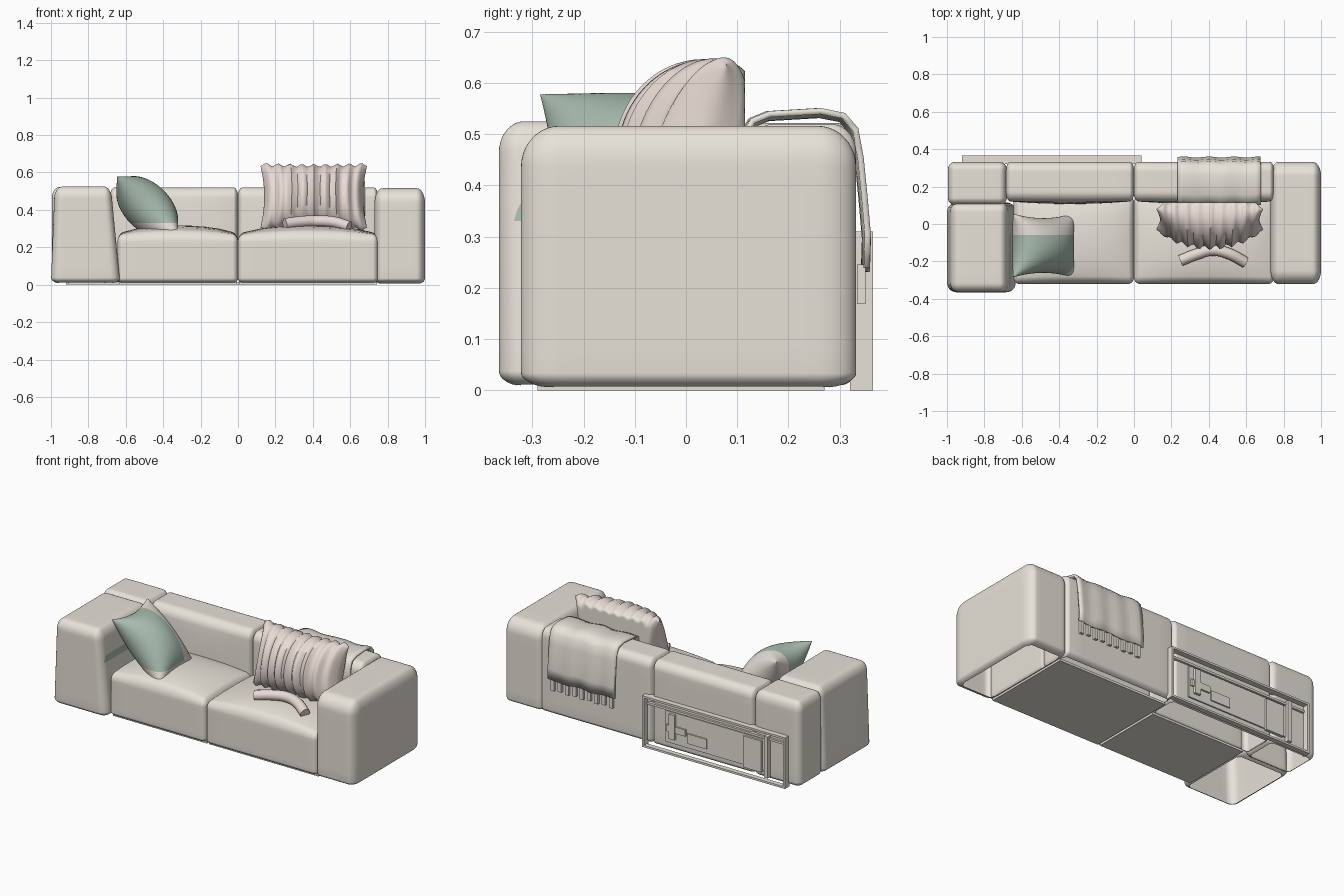
import bpy, bmesh, math
from mathutils import Vector, Matrix

if "Cube" in bpy.data.objects:
    bpy.data.objects.remove(bpy.data.objects["Cube"])


def material(name, rgb):
    m = bpy.data.materials.new(name)
    m.diffuse_color = (*rgb, 1)
    m.use_nodes = True
    m.node_tree.nodes["Principled BSDF"].inputs["Base Color"].default_value = m.diffuse_color
    return m


BEIGE = material("beige_fabric", (0.80, 0.76, 0.69))
PINK = material("pink_fabric", (0.82, 0.71, 0.66))
GREEN = material("green_fabric", (0.40, 0.51, 0.43))


def finish(name, bm, mat=BEIGE, angle=40):
    bmesh.ops.recalc_face_normals(bm, faces=bm.faces)
    me = bpy.data.meshes.new(name)
    bm.to_mesh(me)
    bm.free()
    ob = bpy.data.objects.new(name, me)
    bpy.context.collection.objects.link(ob)
    me.materials.append(mat)
    bpy.ops.object.select_all(action='DESELECT')
    ob.select_set(True)
    bpy.context.view_layer.objects.active = ob
    bpy.ops.object.shade_smooth_by_angle(angle=math.radians(angle))
    return ob


def paint(ob, mat, lo, hi):
    """Colour the faces inside a box, cutting cleanly along its sides."""
    bm = bmesh.new()
    bm.from_mesh(ob.data)
    for i in range(3):
        for c in (lo[i], hi[i]):
            co, no = Vector(), Vector()
            co[i], no[i] = c, 1
            bmesh.ops.bisect_plane(bm, geom=bm.verts[:] + bm.edges[:] + bm.faces[:],
                                   plane_co=co, plane_no=no)
    ob.data.materials.append(mat)
    for f in bm.faces:
        c = f.calc_center_median()
        if all(lo[i] < c[i] < hi[i] for i in range(3)):
            f.material_index = len(ob.data.materials) - 1
    bm.to_mesh(ob.data)
    bm.free()


def soft_box(name, lo, hi, r, rb=0.03, shape=None, open_bottom=False, n=18, k=5):
    """Upholstered block: rounded box with per-axis radii and an optional shape function."""
    bm = bmesh.new()
    bmesh.ops.create_cube(bm, size=2)
    bmesh.ops.subdivide_edges(bm, edges=bm.edges[:], cuts=n - 1, use_grid_fill=True)
    for v in bm.verts:
        q, e, rad = Vector(), Vector(), Vector(r)
        for a in range(3):
            i = round((v.co[a] + 1) / 2 * n)
            r0 = rb if a == 2 else r[a]
            s, t = lo[a] + r0, hi[a] - r[a]
            if i < k:
                q[a], e[a], rad[a] = s, -math.tan((k - i) / k * math.pi / 4), r0
            elif i > n - k:
                q[a], e[a] = t, math.tan((i - n + k) / k * math.pi / 4)
            else:
                q[a] = s + (t - s) * (i - k) / (n - 2 * k)
        e.normalize()
        p = Vector(q[a] + rad[a] * e[a] for a in range(3))
        if shape:
            t = [2 * (p[a] - lo[a]) / (hi[a] - lo[a]) - 1 for a in range(3)]
            p = shape(p, t)
        v.co = p
    if open_bottom:
        low = [f for f in bm.faces if f.calc_center_median().z < lo[2] + 0.003]
        bmesh.ops.delete(bm, geom=low, context='FACES')
    return finish(name, bm)


def box(name, lo, hi, mat=BEIGE):
    bm = bmesh.new()
    bmesh.ops.create_cube(bm, size=1)
    for v in bm.verts:
        v.co = [lo[a] + (v.co[a] + 0.5) * (hi[a] - lo[a]) for a in range(3)]
    return finish(name, bm, mat)


def pillow(name, centre, axes, w, h, t, pinch, mat, pleats=0, back=9, n=48):
    """Two puffed sheets joined at the rim, with pulled-out corners and optional pleats."""
    bm = bmesh.new()
    rot = Matrix(axes).transposed()
    for side in (1, -1):
        made = bmesh.ops.create_grid(bm, x_segments=n, y_segments=n, size=1)["verts"]
        for vert in made:
            u, v = (math.sin(c * math.pi / 2) for c in vert.co[:2])
            puff = max(0, (1 - u * u) * (1 - v * v)) ** 0.5
            wave = math.cos(u * pleats * math.pi) if pleats else 0
            p = Vector((w * u * (1 - pinch * (1 - v * v)),
                        h * v * (1 - pinch * (1 - u * u)) + 0.008 * v * wave,
                        side * puff * (t + 0.014 * wave)))
            vert.co = rot @ p + Vector(centre)
            vert.co.y = min(vert.co.y, back)
    bmesh.ops.remove_doubles(bm, verts=bm.verts[:], dist=0.0003)
    return finish(name, bm, mat, 70)


# Arms and the back corner
def arm_taper(p, t):
    p.x += (0.02 if t[0] < 0 else -0.05) * (t[2] + 1) / 2 * abs(t[0])
    return p


left_arm = soft_box("left_arm", (-1, -0.365, 0.008), (-0.63, 0.115, 0.525),
                    (0.05, 0.05, 0.06), 0.03, arm_taper, True)
soft_box("back_corner", (-0.995, 0.10, 0.008), (-0.68, 0.332, 0.522),
         (0.04, 0.04, 0.06), 0.03, None, True)
soft_box("right_arm", (0.73, -0.322, 0.004), (1, 0.332, 0.516),
         (0.045, 0.075, 0.08), 0.03, None, True)


# Seats and backrests, one pair on each side of the centre seam
def seat_dome(p, t):
    if t[2] > 0:
        p.z += 0.055 * t[2] * max(0, 1 - t[0] ** 2) ** 0.6 * max(0, 1 - t[1] ** 2) ** 0.5
    return p


def back_bulge(p, t):
    if t[1] < 0:
        p.y -= 0.015 * max(0, 1 - t[0] ** 2) * max(0, 1 - t[2] ** 2)
    return p


for side, x0, x1, depth in (("left", -0.645, 0.001, 0.15), ("right", -0.001, 0.75, 0.27)):
    soft_box(side + "_seat", (x0, -0.32, 0.01), (x1, 0.15, 0.262),
             (0.03, 0.04, 0.035), 0.025, seat_dome)
    soft_box(side + "_backrest", (x0 - (0.04 if side == "left" else 0), 0.122, 0.01),
             (x1, 0.332, 0.52), (0.025, 0.05, 0.055), 0.03, back_bulge, True)
    box(side + "_base", (x0 + 0.01, -0.29, 0), (x1 - 0.006, depth, 0.014))

# Green pillow leaning on the left arm, with the plain rear half and arm patch
d = math.sqrt(0.5)
green = pillow("green_pillow", (-0.485, -0.115, 0.415), ((0, 1, 0), (-d, 0, d), (d, 0, d)),
               0.17, 0.23, 0.125, 0.14, BEIGE)
paint(green, GREEN, (-0.7, -0.4, 0.33), (-0.2, -0.06, 0.7))
paint(left_arm, GREEN, (-0.665, -0.36, 0.33), (-0.6, -0.06, 0.45))

# Pink pleated pillow against the right backrest, tilted back
s, c = math.sin(math.radians(18)), math.cos(math.radians(18))
pink = pillow("pink_pillow", (0.405, 0.025, 0.47), ((1, 0, 0), (0, s, c), (0, -c, s)),
              0.285, 0.182, 0.15, 0.07, PINK, 9, 0.115)
paint(pink, BEIGE, (0, 0.095, 0.2), (0.9, 0.3, 0.8))

# Soft pink tie lying in front of the pillow
curve = bpy.data.curves.new("pink_tie", 'CURVE')
curve.dimensions = '3D'
curve.bevel_depth = 0.03
curve.bevel_resolution = 4
curve.use_fill_caps = True
spline = curve.splines.new('BEZIER')
path = [(0.25, -0.195, 0.325), (0.34, -0.16, 0.337), (0.42, -0.14, 0.34),
        (0.51, -0.16, 0.335), (0.595, -0.205, 0.31)]
spline.bezier_points.add(len(path) - 1)
for point, co in zip(spline.bezier_points, path):
    point.co = co
    point.handle_left_type = point.handle_right_type = 'AUTO'
tie = bpy.data.objects.new("pink_tie", curve)
bpy.context.collection.objects.link(tie)
curve.materials.append(PINK)

# Throw blanket draped over the backrest
drape = [(0.105, 0.32), (0.105, 0.44), (0.112, 0.495), (0.128, 0.522), (0.16, 0.535),
         (0.26, 0.541), (0.305, 0.532), (0.328, 0.505), (0.338, 0.45), (0.345, 0.38),
         (0.352, 0.30), (0.35, 0.235)]
bm = bmesh.new()
cols = 16
rows = [[bm.verts.new((0.235 + 0.445 * i / cols - 0.02 * abs(y - 0.2),
                       y + 0.003 * math.sin(i * 1.3), z + 0.004 * math.sin(i * 0.9)))
         for i in range(cols + 1)] for y, z in drape]
for a, b in zip(rows, rows[1:]):
    for i in range(cols):
        bm.faces.new((a[i], a[i + 1], b[i + 1], b[i]))
throw = finish("throw_blanket", bm, BEIGE, 60)
solid = throw.modifiers.new("thickness", 'SOLIDIFY')
solid.thickness = 0.012
solid.offset = 0
for i in range(9):
    x = 0.25 + i * 0.049
    box(f"fringe_{i + 1}", (x, 0.334, 0.168 + 0.006 * (i % 2)), (x + 0.023, 0.35, 0.245))

# Frame and recessed panel on the rear
rear = {
    "frame_top": ((-0.92, 0.32, 0.298), (0.04, 0.365, 0.31)),
    "frame_ledge": ((-0.90, 0.325, 0.255), (0.02, 0.345, 0.268)),
    "frame_right_post": ((0.026, 0.32, 0), (0.04, 0.365, 0.31)),
    "frame_left_post": ((-0.92, 0.32, 0), (-0.906, 0.365, 0.31)),
    "frame_sill": ((-0.92, 0.335, 0), (0.04, 0.365, 0.012)),
    "rear_panel": ((-0.80, 0.325, 0.06), (-0.10, 0.340, 0.25)),
    "bracket_upright": ((-0.17, 0.335, 0.09), (-0.13, 0.355, 0.24)),
    "bracket_crossbar": ((-0.24, 0.335, 0.13), (-0.11, 0.350, 0.17)),
    "panel_plate": ((-0.38, 0.335, 0.09), (-0.25, 0.348, 0.15)),
    "panel_door": ((-0.75, 0.335, 0.05), (-0.63, 0.352, 0.24)),
    "panel_end_post": ((-0.80, 0.325, 0.03), (-0.775, 0.360, 0.28)),
}
for part, (lo, hi) in rear.items():
    box(part, lo, hi)
